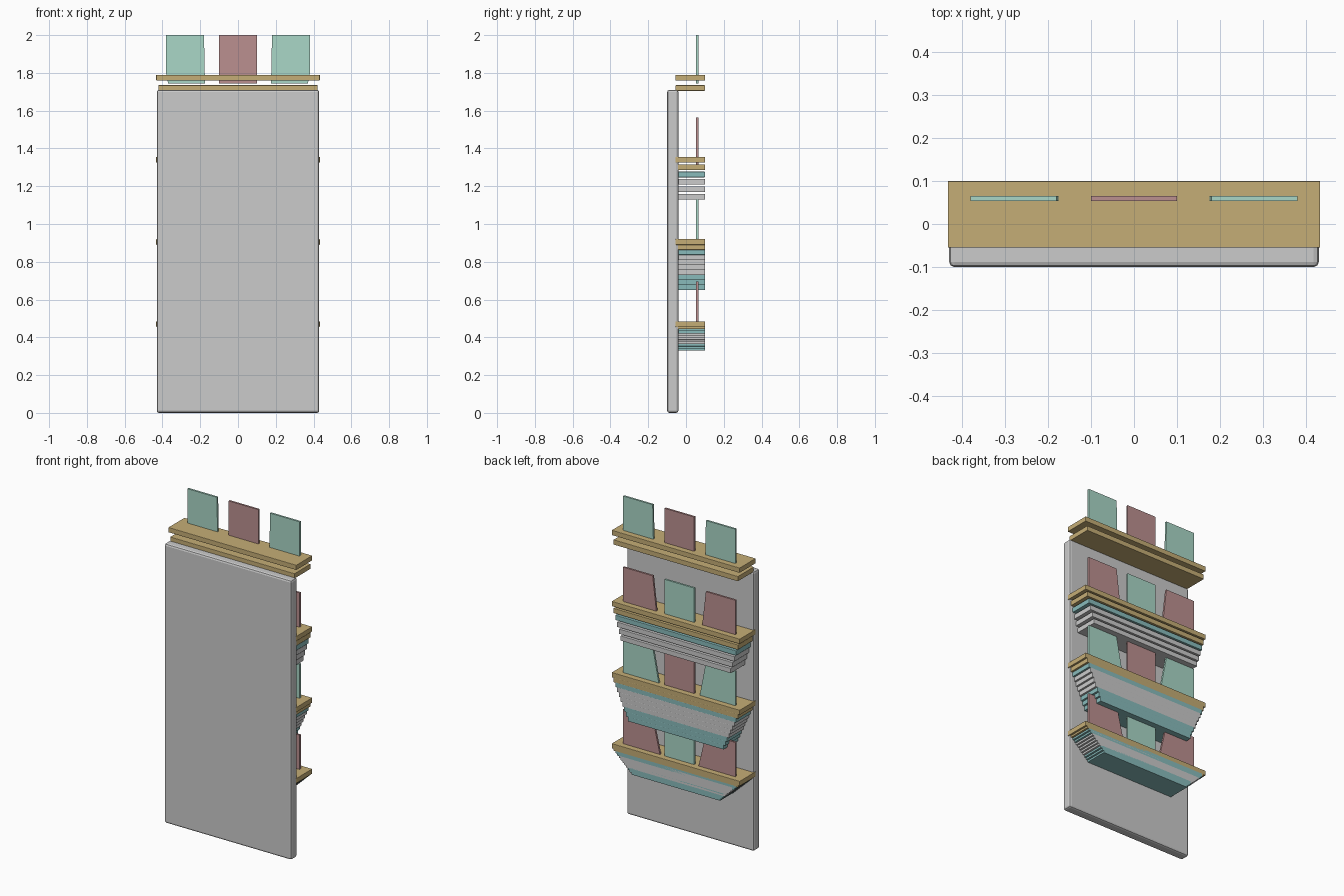
import bpy, bmesh

if "Cube" in bpy.data.objects:
    bpy.data.objects.remove(bpy.data.objects["Cube"])


def material(name, rgb):
    m = bpy.data.materials.new(name)
    m.diffuse_color = (*rgb, 1)
    m.use_nodes = True
    m.node_tree.nodes["Principled BSDF"].inputs["Base Color"].default_value = m.diffuse_color
    return m


WOOD = material("wood", (0.56, 0.42, 0.18))
TEAL = material("teal", (0.25, 0.50, 0.50))
MINT = material("mint", (0.40, 0.68, 0.57))
ROSE = material("rose", (0.50, 0.28, 0.28))


def prism(name, outline, y0, y1, mat=None, bevel=0.0):
    """Extrude an (x, z) outline from y0 to y1."""
    bm = bmesh.new()
    face = bm.faces.new([bm.verts.new((x, y0, z)) for x, z in outline])
    ext = bmesh.ops.extrude_face_region(bm, geom=[face])
    for v in ext["geom"]:
        if isinstance(v, bmesh.types.BMVert):
            v.co.y = y1
    bmesh.ops.recalc_face_normals(bm, faces=bm.faces)
    me = bpy.data.meshes.new(name)
    bm.to_mesh(me)
    bm.free()
    ob = bpy.data.objects.new(name, me)
    bpy.context.collection.objects.link(ob)
    if mat:
        me.materials.append(mat)
    if bevel:
        mod = ob.modifiers.new("bevel", 'BEVEL')
        mod.width = bevel
        mod.segments = 2
    return ob


def rect(half, z0, z1):
    return [(-half, z0), (half, z0), (half, z1), (-half, z1)]


# back panel
prism("back_panel", rect(0.43, 0.0, 1.71), -0.10, -0.04, None, 0.012)

# tiers: top height, bottom height, slab colours from the top down, card slant
W, T, G = WOOD, TEAL, None
tiers = [
    (1.79, 1.705, [W, W], 0.005),
    (1.355, 1.13, [W, W, T, G, G, G], 0.03),
    (0.92, 0.65, [W, W, T, G, G, G, G, T, T, T], 0.05),
    (0.485, 0.33, [W, W, T, T, G, G, G, G, G, T, T, T], 0.06),
]
THICK = 0.03
for t, (top, bottom, colours, slant) in enumerate(tiers):
    # stepped slabs, each narrower than the one above
    pitch = (top - bottom - THICK) / (len(colours) - 1)
    for i, mat in enumerate(colours):
        z = top - i * pitch
        prism(f"shelf_{t + 1}_slab_{i + 1}", rect(0.433 - 0.012 * i, z - THICK, z),
              -0.055, 0.10, mat, 0.002)

    # one centre card and a mirrored pair of side cards
    z0, z1 = top - 0.045, top + 0.21
    side, centre = (MINT, ROSE) if t % 2 == 0 else (ROSE, MINT)
    prism(f"card_{t + 1}_centre", rect(0.10, z0, z1), 0.053, 0.065, centre)
    for s, label in ((-1, "left"), (1, "right")):
        outline = [(s * 0.38, z1), (s * 0.18, z1), (s * (0.18 - slant), z0),
                   (s * 0.37, z0), (s * 0.38, z0 + 0.05)]
        prism(f"card_{t + 1}_{label}", outline, 0.053, 0.065, side)
